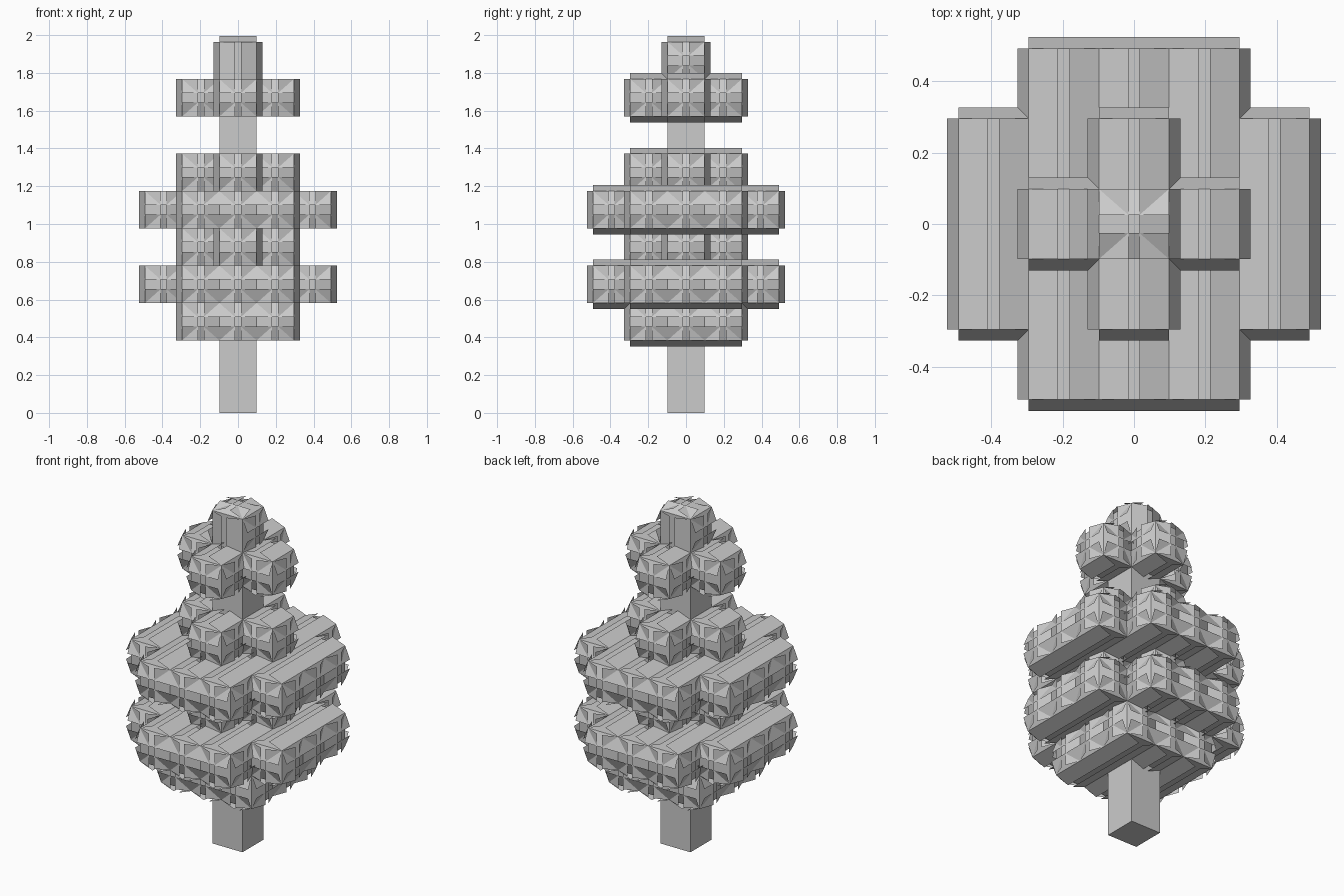
import bpy
import bmesh
from mathutils import Vector

if "Cube" in bpy.data.objects:
    bpy.data.objects.remove(bpy.data.objects["Cube"])

CELL = Vector((0.197, 0.197, 0.1976))   # block size
BASE = 0.384                            # underside of the lowest leaves
LIFT = 0.16                             # how far leaf flaps open, in blocks
X, Y, Z = Vector((1, 0, 0)), Vector((0, 1, 0)), Vector((0, 0, 1))

grey = bpy.data.materials.new("plain_grey")
grey.use_nodes = True
colour = (0.6, 0.6, 0.6, 1)
grey.diffuse_color = colour
grey.node_tree.nodes["Principled BSDF"].inputs["Base Color"].default_value = colour


def finish(name, bm):
    mesh = bpy.data.meshes.new(name)
    bm.to_mesh(mesh)
    bm.free()
    mesh.materials.append(grey)
    ob = bpy.data.objects.new(name, mesh)
    bpy.context.collection.objects.link(ob)
    return ob


# Layer plans: square, square without corners, plus, single block
def grid(r, keep=lambda x, y: True):
    return [(x, y) for x in range(-r, r + 1) for y in range(-r, r + 1) if keep(x, y)]


square = grid(1)
wide = grid(2, lambda x, y: abs(x) + abs(y) < 4)
plus = grid(1, lambda x, y: abs(x) + abs(y) < 2)
layers = {"lower_skirt": (0, square), "lower_branches": (1, wide),
          "middle_neck": (2, plus), "middle_branches": (3, wide),
          "upper_neck": (4, plus), "crown": (6, plus), "tip": (7, grid(0))}
filled = {(x, y, k) for k, plan in layers.values() for x, y in plan}


def quad(bm, points, normal):
    verts = [bm.verts.new((p.x * CELL.x, p.y * CELL.y, p.z * CELL.z + BASE)) for p in points]
    face = bm.faces.new(verts)
    face.normal_update()
    if face.normal.dot(normal) < 0:
        face.normal_flip()


# A leaf flap hinged on one edge of a block face and opened outward
def flap(bm, centre, n, u, v, run):
    hinge = centre + u * 0.5
    free = centre + u * (0.5 - run) + n * LIFT
    quad(bm, [hinge - v / 2, hinge + v / 2, free + v / 2, free - v / 2], n)


for name, (k, plan) in layers.items():
    bm = bmesh.new()
    tip = name == "tip"
    for x, y in plan:
        for axis, u, v in ((X, Y, Z), (Y, X, Z), (Z, X, Y)):
            for n in (axis, -axis):
                if (x + int(n.x), y + int(n.y), k + int(n.z)) in filled:
                    continue
                c = Vector((x, y, k + 0.5)) + n * 0.5
                quad(bm, [c + (u * a + v * b) / 2 for a, b in
                          ((-1, -1), (1, -1), (1, 1), (-1, 1))], n)
                # Tops and undersides open sideways only, except at the tip
                both = (axis != Y) if tip else (axis != Z)
                for s in (1, -1):
                    flap(bm, c, n, u * s, v, 0.42)
                    if both:
                        flap(bm, c, n, v * s, u, 0.37)
    finish(name + "_leaves", bm)

# Trunk
bm = bmesh.new()
bmesh.ops.create_cube(bm, size=1)
height = BASE + 6.2 * CELL.z
bmesh.ops.scale(bm, vec=(0.196, 0.196, height), verts=bm.verts)
bmesh.ops.translate(bm, vec=(0, 0, height / 2), verts=bm.verts)
finish("trunk", bm)
